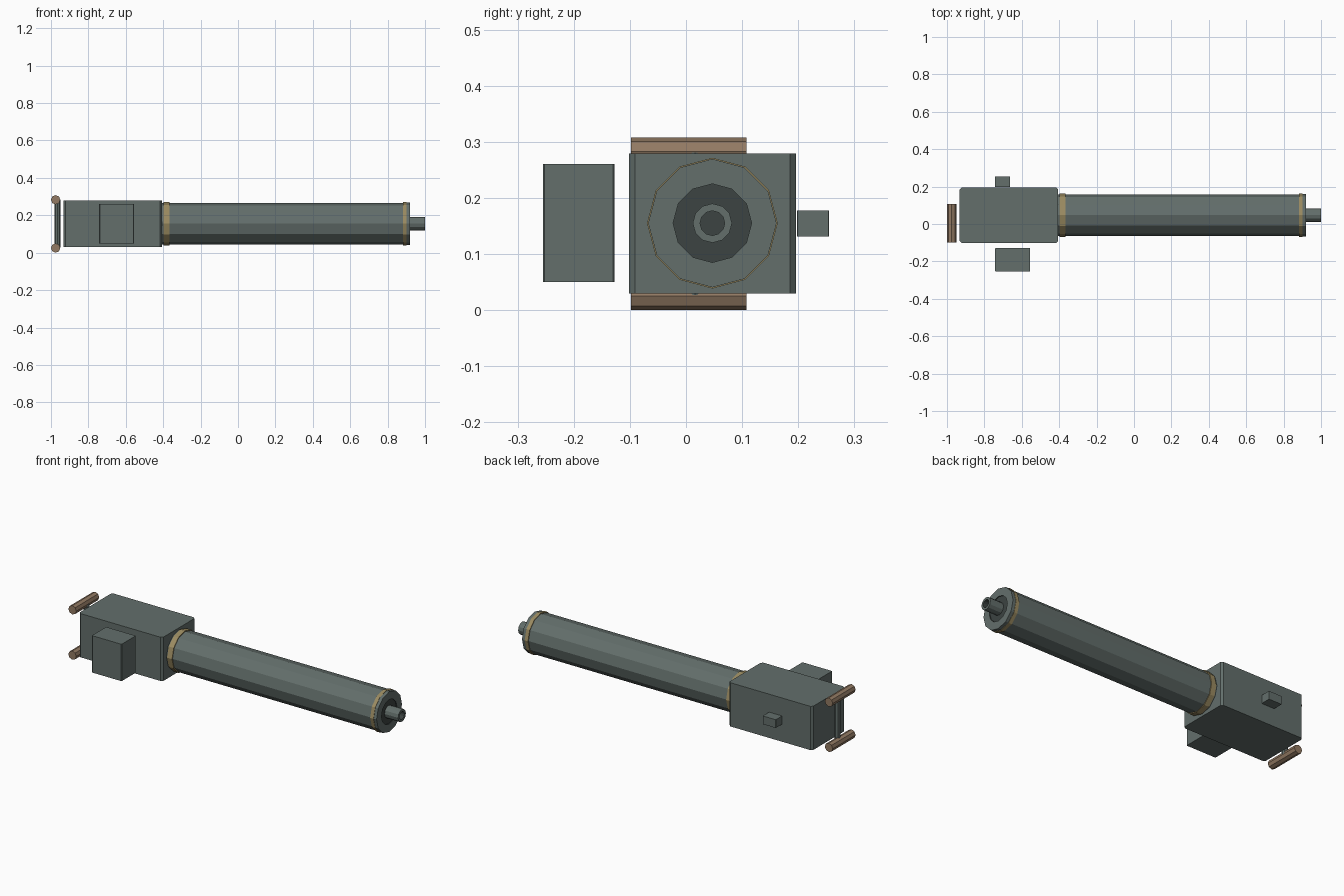
import bpy, bmesh, math
from mathutils import Matrix, Vector

if "Cube" in bpy.data.objects:
    bpy.data.objects.remove(bpy.data.objects["Cube"])


def material(name, rgb):
    m = bpy.data.materials.new(name)
    m.diffuse_color = (*rgb, 1)
    m.use_nodes = True
    m.node_tree.nodes["Principled BSDF"].inputs["Base Color"].default_value = m.diffuse_color
    return m


GUNMETAL = material("gunmetal green", (0.125, 0.158, 0.148))
DARK = material("dark bore", (0.045, 0.056, 0.054))
BRASS = material("brass", (0.33, 0.26, 0.12))
WOOD = material("wood", (0.29, 0.195, 0.125))

AXIS_Y, AXIS_Z = 0.047, 0.155   # barrel axis


def finish(name, bm, *mats):
    bmesh.ops.recalc_face_normals(bm, faces=bm.faces)
    me = bpy.data.meshes.new(name)
    bm.to_mesh(me)
    bm.free()
    for m in mats:
        me.materials.append(m)
    ob = bpy.data.objects.new(name, me)
    bpy.context.collection.objects.link(ob)
    return ob


def box(name, lo, hi, mat, bevel):
    """Box with its vertical edges chamfered."""
    lo, hi = Vector(lo), Vector(hi)
    bm = bmesh.new()
    bmesh.ops.create_cube(bm, size=1, matrix=Matrix.Translation((lo + hi) / 2)
                          @ Matrix.Diagonal((*(hi - lo), 1)))
    edges = [e for e in bm.edges if abs(e.verts[0].co.z - e.verts[1].co.z) > 0.01]
    bmesh.ops.bevel(bm, geom=edges, offset=bevel, segments=1, affect='EDGES')
    return finish(name, bm, mat)


def rod(name, p, q, r, sides, mat):
    """Capped cylinder from p to q."""
    p, q = Vector(p), Vector(q)
    d = q - p
    bm = bmesh.new()
    bmesh.ops.create_cone(bm, cap_ends=True, segments=sides, radius1=r, radius2=r, depth=d.length,
                          matrix=Matrix.Translation((p + q) / 2)
                          @ d.to_track_quat('Z', 'Y').to_matrix().to_4x4())
    return finish(name, bm, mat)


def lathe(name, profile, mats, dark_from=None, sides=12):
    """Turn (x, radius) points round the barrel axis; segments from dark_from on use the second material."""
    bm = bmesh.new()
    rings = []
    for x, r in profile:
        rings.append([bm.verts.new((x, AXIS_Y + r * math.cos(a), AXIS_Z + r * math.sin(a)))
                      for a in (2 * math.pi * i / sides for i in range(sides))])
    for k in range(len(rings) - 1):
        for i in range(sides):
            j = (i + 1) % sides
            f = bm.faces.new((rings[k][i], rings[k][j], rings[k + 1][j], rings[k + 1][i]))
            f.material_index = int(dark_from is not None and k >= dark_from)
    bm.faces.new(rings[0])
    bm.faces.new(rings[-1]).material_index = int(dark_from is not None)
    return finish(name, bm, *mats)


# Receiver, feed block and side catch
box("receiver", (-0.932, -0.102, 0.03), (-0.405, 0.196, 0.279), GUNMETAL, 0.011)
box("feed_block", (-0.742, -0.255, 0.05), (-0.555, -0.127, 0.26), GUNMETAL, 0.003)
box("side_catch", (-0.744, 0.198, 0.131), (-0.662, 0.255, 0.178), GUNMETAL, 0.001)

# Barrel jacket with end flange and a dark, slightly sunk front opening
lathe("barrel_jacket",
      [(-0.407, 0.112), (0.902, 0.112), (0.902, 0.1145), (0.92, 0.1145), (0.92, 0.07), (0.915, 0.07)],
      (GUNMETAL, DARK), dark_from=4)

# Brass bands at both ends of the jacket
for name, a, b in (("rear_band", -0.398, -0.367), ("front_band", 0.881, 0.902)):
    lathe(name, [(a, 0.1165), (b, 0.1165)], (BRASS,))

# Muzzle tube with a bore
lathe("muzzle", [(0.91, 0.035), (1.0, 0.035), (1.0, 0.022), (0.965, 0.022)],
      (GUNMETAL, DARK), dark_from=2)

# Wooden grips joined by an upright post
for name, z in (("lower_grip", 0.025), ("upper_grip", 0.283)):
    rod(name, (-0.975, -0.098, z), (-0.975, 0.108, z), 0.025, 8, WOOD)
rod("grip_post", (-0.965, 0.016, 0.027), (-0.965, 0.016, 0.281), 0.016, 8, GUNMETAL)
